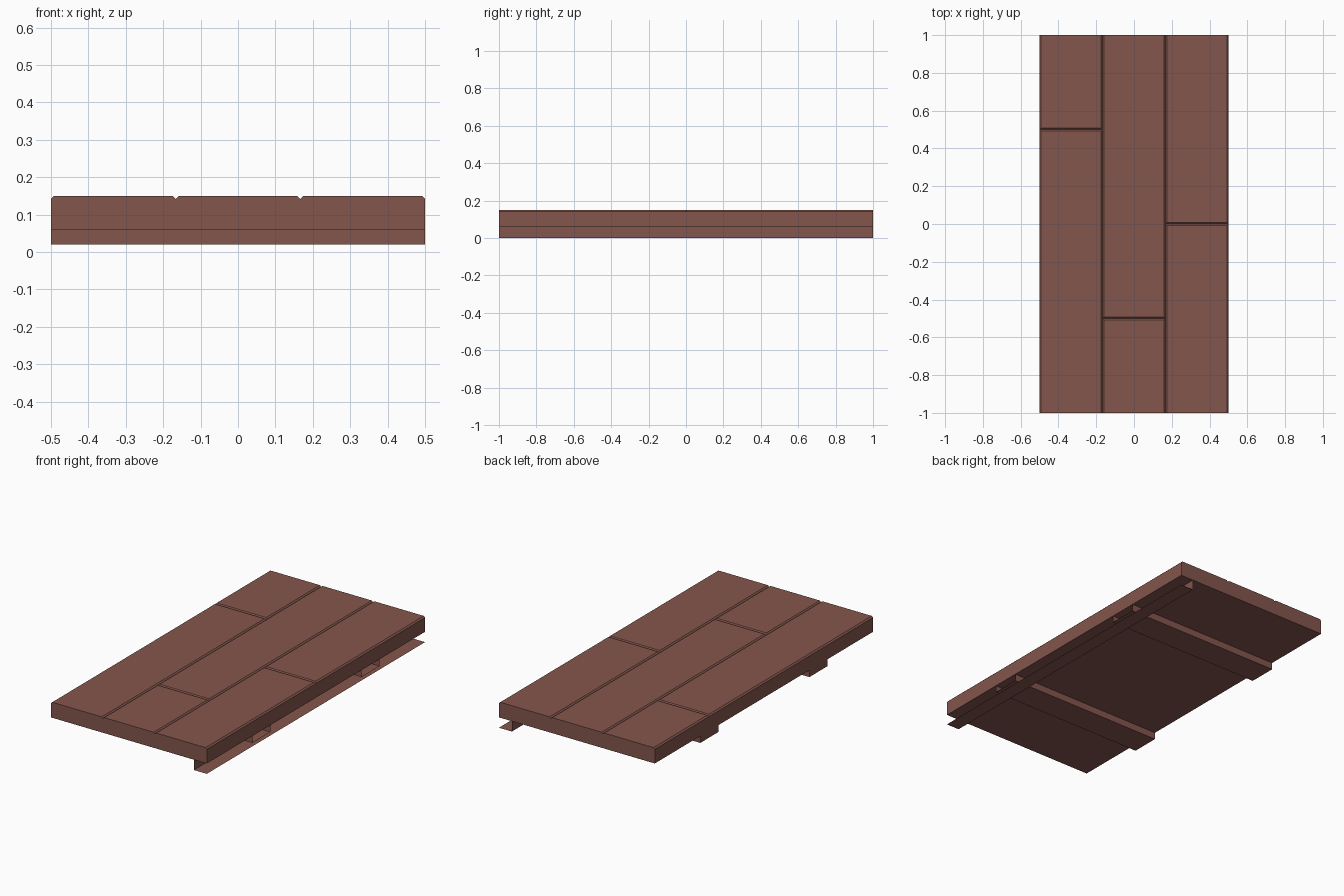
import bpy

if "Cube" in bpy.data.objects:
    bpy.data.objects.remove(bpy.data.objects["Cube"])

# Single brown colour for the whole piece
brown = bpy.data.materials.new("brown_wood")
brown.diffuse_color = (0.231, 0.093, 0.074, 1)
brown.use_nodes = True
brown.node_tree.nodes["Principled BSDF"].inputs["Base Color"].default_value = brown.diffuse_color

Z0, Z1, TOP = 0.06, 0.142, 0.15   # deck underside, chamfer start, deck top
C = 0.008                         # chamfer width
SX, SY = 0.5, 1.0                 # half sizes


def add_mesh(name, verts, faces):
    me = bpy.data.meshes.new(name)
    me.from_pydata(verts, [], faces)
    me.materials.append(brown)
    ob = bpy.data.objects.new(name, me)
    bpy.context.collection.objects.link(ob)
    return ob


def ring(x0, x1, y0, y1, z):
    return [(x0, y0, z), (x1, y0, z), (x1, y1, z), (x0, y1, z)]


def plank(name, x0, x1, y0, y1):
    """Board with chamfered long edges and seams; walls only on the deck rim."""
    a = C if y0 > -SY else 0
    b = C if y1 < SY else 0
    v = (ring(x0, x1, y0, y1, Z0) + ring(x0, x1, y0, y1, Z1)
         + ring(x0 + C, x1 - C, y0 + a, y1 - b, TOP))
    f = [(3, 2, 1, 0), (8, 9, 10, 11)]
    rim = [y0 <= -SY, x1 >= SX - 1e-4, y1 >= SY, x0 <= -SX + 1e-4]
    for i in range(4):
        j = (i + 1) % 4
        f.append((4 + i, 4 + j, 8 + j, 8 + i))
        if rim[i]:
            f.append((i, j, 4 + j, 4 + i))
    add_mesh(name, v, f)


# Deck: three columns of boards with staggered seams
W = 2 * SX / 3
for i, seam in enumerate((0.5, -0.5, 0.0)):
    x0 = -SX + i * W
    plank(f"plank_{i}_front", x0, x0 + W, -SY, seam)
    plank(f"plank_{i}_back", x0, x0 + W, seam, SY)

# Cross beams: hollow, open at the right end
for name, yc in (("beam_front", -0.5), ("beam_back", 0.5)):
    y0, y1 = yc - 0.083, yc + 0.083
    v = ring(-SX, SX, y0, y1, 0.02) + ring(-SX, SX, y0, y1, Z0)
    add_mesh(name, v, [(3, 2, 1, 0), (0, 1, 5, 4), (2, 3, 7, 6), (3, 0, 4, 7)])

# Thin angle strip along the right side: upright web and flat flange
XW = 0.417
add_mesh("edge_angle_strip",
         [(XW, -SY, Z0), (XW, SY, Z0), (XW, -SY, 0), (XW, SY, 0),
          (SX, -SY, 0), (SX, SY, 0)],
         [(2, 3, 1, 0), (2, 4, 5, 3)])
